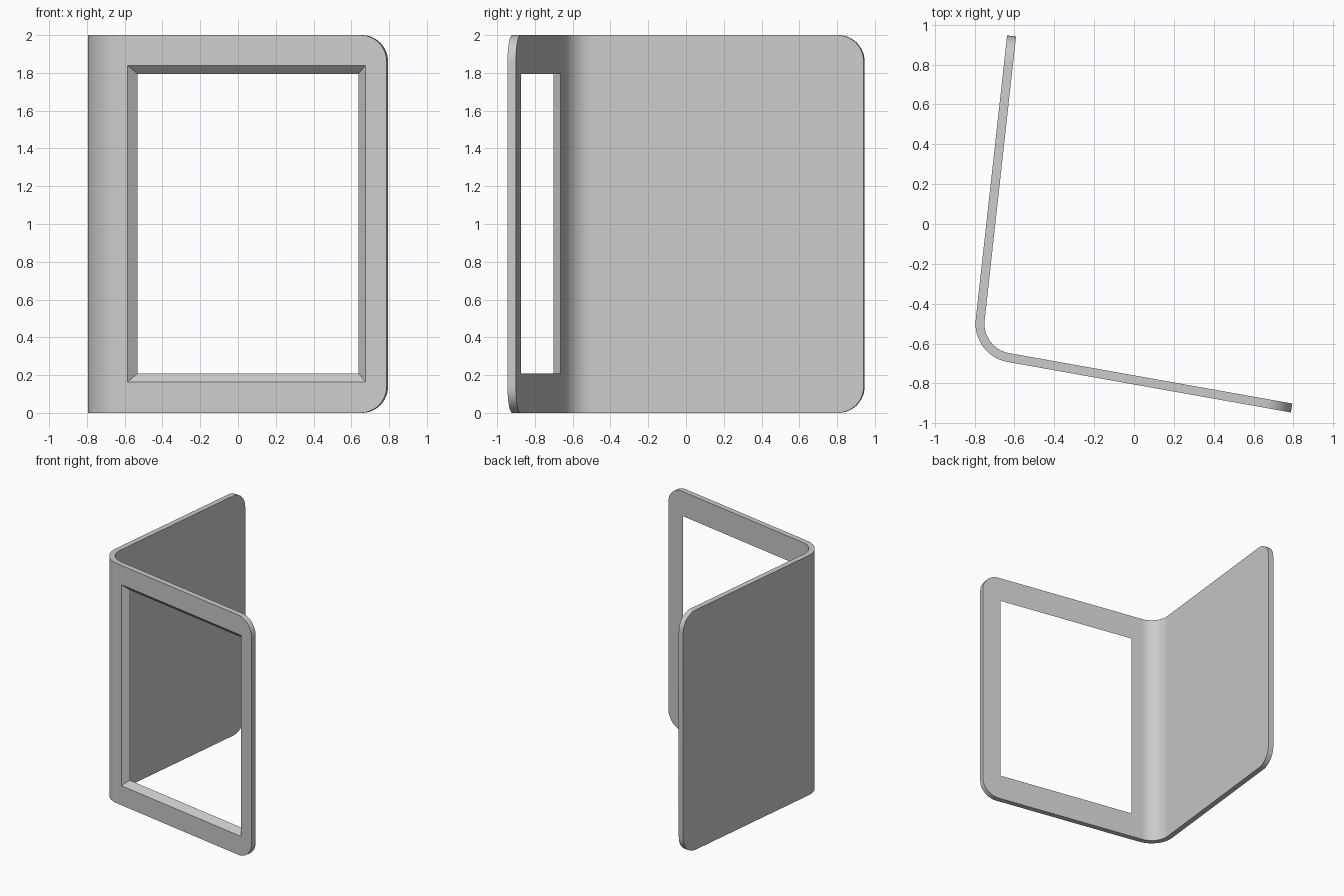
import bpy, bmesh, math
from mathutils import Vector

if "Cube" in bpy.data.objects:
    bpy.data.objects.remove(bpy.data.objects["Cube"])

HEIGHT, THICK = 2.0, 0.045
BEND_CENTRE, BEND_R = Vector((-0.60, -0.50)), 0.195
BACK_LEN, FRONT_LEN = 1.433, 1.443
CORNER, STEPS = 0.14, 12
BACK_ANGLE = math.radians(180 - 6.3)      # direction of the back panel's outer normal
FRONT_ANGLE = math.radians(270 - 10.1)    # direction of the front panel's outer normal
BEND = FRONT_ANGLE - BACK_ANGLE


def place(t, z, depth):
    """Bent sheet: t < 0 runs along the back, 0..1 round the bend, above 1 along the front."""
    a = BACK_ANGLE + BEND * min(max(t, 0), 1)
    normal = Vector((math.cos(a), math.sin(a)))
    along = Vector((-normal.y, normal.x))
    p = BEND_CENTRE + normal * (BEND_R - depth) + along * (min(t, 0) + max(t - 1, 0))
    return Vector((p.x, p.y, z))


def finish(bm, name):
    bmesh.ops.recalc_face_normals(bm, faces=bm.faces)
    mesh = bpy.data.meshes.new(name)
    bm.to_mesh(mesh)
    bm.free()
    obj = bpy.data.objects.new(name, mesh)
    bpy.context.collection.objects.link(obj)
    return obj


grey = bpy.data.materials.new("light grey")
grey.use_nodes = True
colour = (0.6, 0.6, 0.6, 1)
grey.diffuse_color = colour
grey.node_tree.nodes["Principled BSDF"].inputs["Base Color"].default_value = colour

# Columns of the sheet: rounded back end, bend, rounded front end
arc = [math.pi / 2 * i / STEPS for i in range(STEPS + 1)]
rounding = [(CORNER * (1 - math.cos(a)), CORNER * (1 - math.sin(a))) for a in arc]
columns = [(-BACK_LEN + u, inset) for u, inset in rounding]
columns += [(i / 24, 0) for i in range(25)]
columns += [(1 + FRONT_LEN - u, inset) for u, inset in reversed(rounding)]

# Bent sheet
bm = bmesh.new()
rings = [[bm.verts.new(place(t, z, d)) for z, d in
          ((inset, 0), (HEIGHT - inset, 0), (HEIGHT - inset, THICK), (inset, THICK))]
         for t, inset in columns]
for a, b in zip(rings, rings[1:]):
    for i in range(4):
        j = (i + 1) % 4
        bm.faces.new((a[i], a[j], b[j], b[i]))
bm.faces.new(rings[0])
bm.faces.new(rings[-1])
sheet = finish(bm, "bent_panel")
sheet.data.materials.append(grey)

# Window cutter, narrowing at 45 degrees towards the inside
bm = bmesh.new()
loops = []
for depth in (-0.03, THICK + 0.03):
    lo, hi = 1.05 + depth, 2.33 - depth
    bottom, top = 0.163 + depth, HEIGHT - 0.16 - depth
    loops.append([bm.verts.new(place(t, z, depth)) for t, z in
                  ((lo, bottom), (hi, bottom), (hi, top), (lo, top))])
for i in range(4):
    j = (i + 1) % 4
    bm.faces.new((loops[0][i], loops[0][j], loops[1][j], loops[1][i]))
for loop in loops:
    bm.faces.new(loop)
cutter = finish(bm, "window_cutter")
cutter.data.materials.append(grey)
cutter.hide_render = True

bpy.ops.object.select_all(action="DESELECT")
bpy.context.view_layer.objects.active = sheet
sheet.select_set(True)
cut = sheet.modifiers.new("window", "BOOLEAN")
cut.operation, cut.solver, cut.object = "DIFFERENCE", "EXACT", cutter
bpy.ops.object.modifier_apply(modifier=cut.name)
bpy.data.objects.remove(cutter)
bpy.ops.object.shade_smooth_by_angle(angle=math.radians(30))
